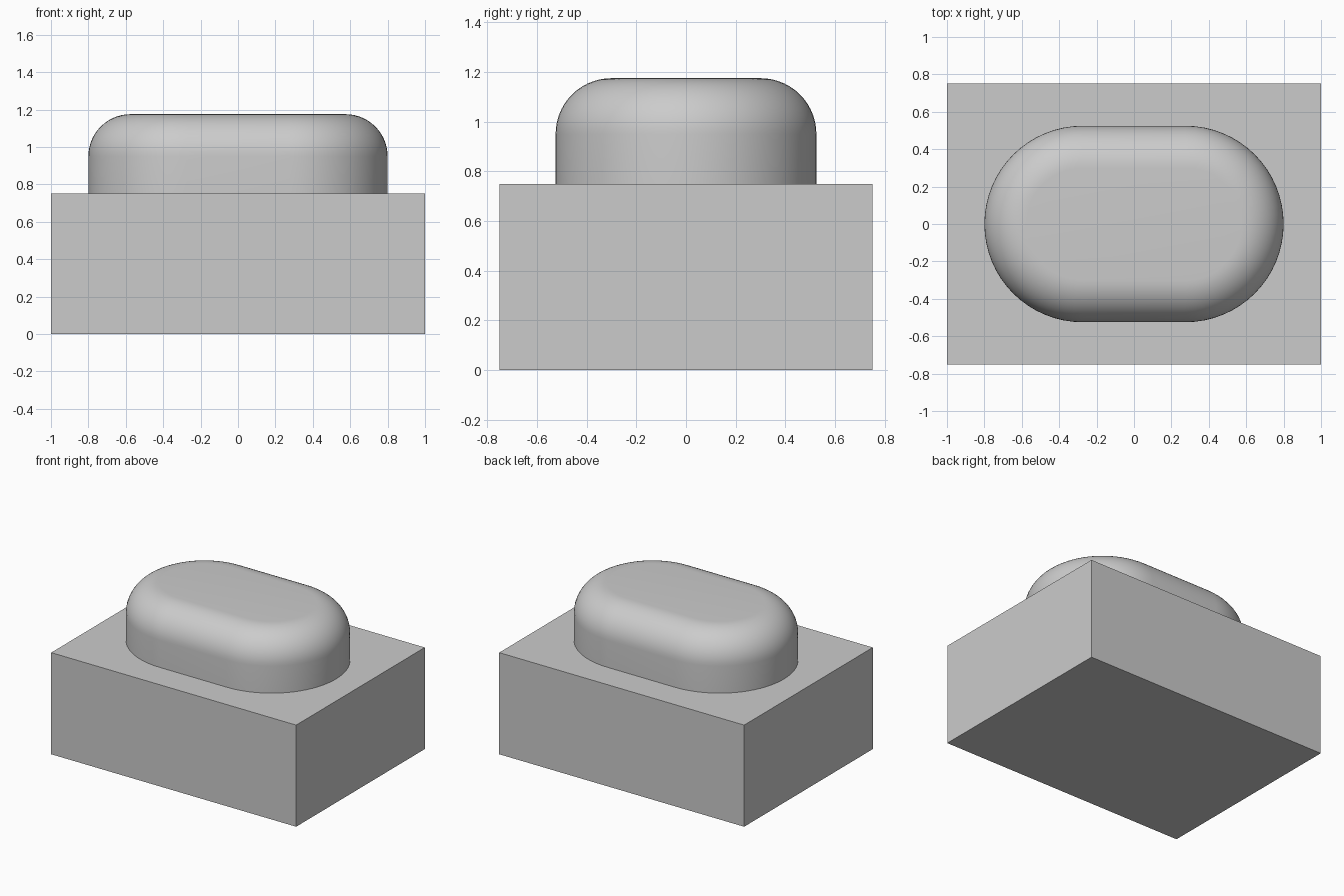
import bpy, bmesh, math

cube = bpy.data.objects.get("Cube")
if cube:
    bpy.data.objects.remove(cube, do_unlink=True)

grey = bpy.data.materials.new("light grey")
grey.use_nodes = True
colour = (0.6, 0.6, 0.6, 1)
grey.diffuse_color = colour
grey.node_tree.nodes["Principled BSDF"].inputs["Base Color"].default_value = colour

BASE_SIZE = (2.0, 1.5, 0.75)
HALF_STRAIGHT, END_RADIUS = 0.275, 0.525   # rounded outline of the button
TOP, FILLET = 1.175, 0.225
ARC_STEPS, FILLET_STEPS = 32, 14


def add_object(name, bm):
    mesh = bpy.data.meshes.new(name)
    bmesh.ops.recalc_face_normals(bm, faces=bm.faces)
    bm.to_mesh(mesh)
    bm.free()
    mesh.materials.append(grey)
    obj = bpy.data.objects.new(name, mesh)
    bpy.context.collection.objects.link(obj)
    return obj


def outline(bm, radius, z):
    """One stadium-shaped ring of vertices."""
    ring = []
    for side in (1, -1):
        for i in range(ARC_STEPS + 1):
            a = math.pi * (i / ARC_STEPS - 0.5)
            ring.append(bm.verts.new((side * (HALF_STRAIGHT + radius * math.cos(a)),
                                      side * radius * math.sin(a), z)))
    return ring


# Base block
bm = bmesh.new()
bmesh.ops.create_cube(bm, size=1)
bmesh.ops.translate(bm, verts=bm.verts, vec=(0, 0, 0.5))
bmesh.ops.scale(bm, verts=bm.verts, vec=BASE_SIZE)
add_object("base_block", bm)

# Raised button: straight wall, then a rounded shoulder up to a flat top
bm = bmesh.new()
rings = [outline(bm, END_RADIUS, BASE_SIZE[2])]
for i in range(FILLET_STEPS + 1):
    a = math.pi / 2 * i / FILLET_STEPS
    rings.append(outline(bm, END_RADIUS - FILLET * (1 - math.cos(a)),
                         TOP - FILLET * (1 - math.sin(a))))
for low, high in zip(rings, rings[1:]):
    for i in range(len(low)):
        j = (i + 1) % len(low)
        bm.faces.new((low[i], low[j], high[j], high[i]))
bm.faces.new(rings[-1])
bm.faces.new(reversed(rings[0]))
button = add_object("raised_button", bm)

bpy.ops.object.select_all(action='DESELECT')
button.select_set(True)
bpy.context.view_layer.objects.active = button
bpy.ops.object.shade_smooth_by_angle(angle=math.radians(35))
